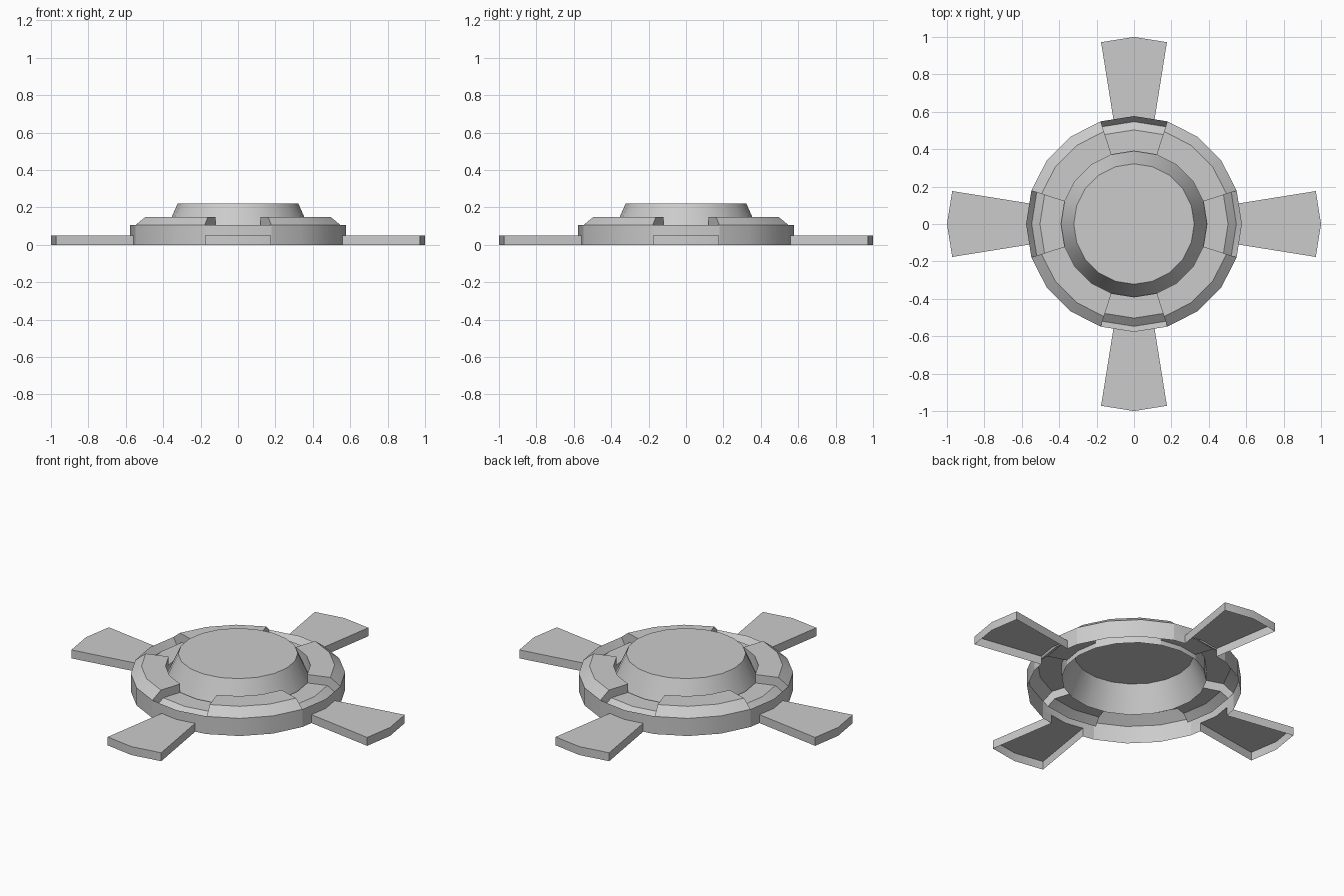
import bpy, bmesh
from math import sin, cos, radians

if "Cube" in bpy.data.objects:
    bpy.data.objects.remove(bpy.data.objects["Cube"])

SIDES = 20
STEP = 360 / SIDES
R_OUT, Z_RIM, Z_BLADE = 0.577, 0.105, 0.05
RAISED = [(R_OUT, Z_RIM), (0.52, 0.15), (0.39, 0.15), (0.39, 0.07)]
NOTCH = [(R_OUT, Z_RIM), (0.547, 0.065), (0.503, 0.10), (0.39, 0.10), (0.39, 0.07)]
DOME = [(0.39, 0.07), (0.322, 0.222)]


def pt(deg, r, z):
    return (r * cos(radians(deg)), r * sin(radians(deg)), z)


def lerp(a, b, t):
    return tuple(p + (q - p) * t for p, q in zip(a, b))


def poly(bm, pts):
    bm.faces.new([bm.verts.new(p) for p in pts])


def strip(bm, a0, a1, profile):
    # faces between two angles following an (r, z) profile
    for (r0, z0), (r1, z1) in zip(profile, profile[1:]):
        poly(bm, [pt(a0, r0, z0), pt(a1, r0, z0), pt(a1, r1, z1), pt(a0, r1, z1)])


def finish(bm, name):
    bmesh.ops.remove_doubles(bm, verts=bm.verts, dist=1e-4)
    bmesh.ops.recalc_face_normals(bm, faces=bm.faces)
    me = bpy.data.meshes.new(name)
    bm.to_mesh(me)
    bm.free()
    ob = bpy.data.objects.new(name, me)
    bpy.context.collection.objects.link(ob)
    bpy.ops.object.select_all(action='DESELECT')
    ob.select_set(True)
    bpy.context.view_layer.objects.active = ob
    bpy.ops.object.shade_smooth_by_angle(angle=radians(25))
    return ob


# hub: ring with four lowered notches, and a tapered centre cap (open below)
bm = bmesh.new()
for i in range(SIDES):
    a0, a1 = i * STEP, (i + 1) * STEP
    notch = i % 5 in (0, 4)
    strip(bm, a0, a1, NOTCH if notch else RAISED)
    strip(bm, a0, a1, DOME)
    if not notch:
        strip(bm, a0, a1, [(R_OUT, 0), (R_OUT, Z_RIM)])
        continue
    # outer wall beside and above the blade opening
    mid, edge = (a0, a1) if i % 5 == 0 else (a1, a0)
    strip(bm, a0, a1, [(R_OUT, Z_BLADE), (R_OUT, Z_RIM)])
    lo = lerp(pt(mid, R_OUT, 0), pt(edge, R_OUT, 0), 0.62)
    hi = (lo[0], lo[1], Z_BLADE)
    poly(bm, [lo, pt(edge, R_OUT, 0), pt(edge, R_OUT, Z_BLADE), hi])
    # side wall of the notch
    poly(bm, [pt(edge, *p) for p in RAISED[:3] + NOTCH[3:0:-1]])
poly(bm, [pt(i * STEP, *DOME[1]) for i in range(SIDES)])
finish(bm, "hub")

# four flared blades, hollow underneath
outline = [(0.559, -0.11), (0.972, -0.176), (1.0, 0), (0.972, 0.176), (0.559, 0.11), (R_OUT, 0)]
for k, name in enumerate(["right", "back", "left", "front"]):
    c, s = cos(radians(90 * k)), sin(radians(90 * k))
    flat = [(x * c - y * s, x * s + y * c) for x, y in outline]
    bm = bmesh.new()
    poly(bm, [(x, y, Z_BLADE) for x, y in flat])
    for p, q in zip(flat[:4], flat[1:5]):
        poly(bm, [(*p, 0), (*q, 0), (*q, Z_BLADE), (*p, Z_BLADE)])
    finish(bm, name + "_blade")
